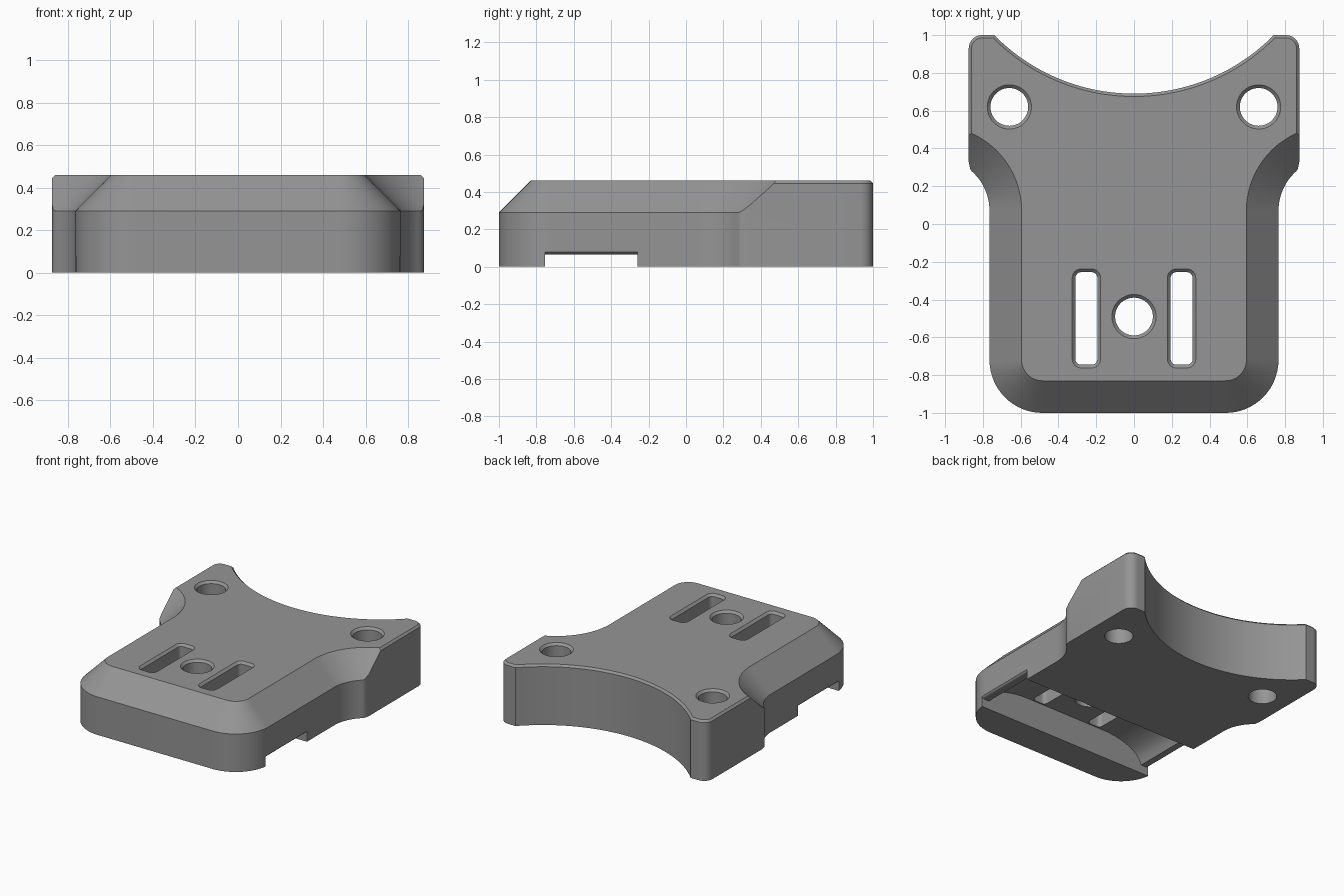
import bpy, bmesh, math
from mathutils import Vector

if "Cube" in bpy.data.objects:
    bpy.data.objects.remove(bpy.data.objects["Cube"])

grey = bpy.data.materials.new("plain grey")
grey.diffuse_color = (0.30, 0.30, 0.30, 1)
grey.use_nodes = True
grey.node_tree.nodes["Principled BSDF"].inputs["Base Color"].default_value = grey.diffuse_color


def arc(cx, cy, r, a0, a1, n):
    return [(cx + r * math.cos(math.radians(a0 + (a1 - a0) * i / n)),
             cy + r * math.sin(math.radians(a0 + (a1 - a0) * i / n))) for i in range(n + 1)]


def mirrored(half):
    return half + [(-x, y) for x, y in reversed(half)]


def inset(pts, d):
    """Move a counter-clockwise outline inward by d."""
    out = []
    for i, p in enumerate(pts):
        p, a, b = Vector(p), Vector(pts[i - 1]), Vector(pts[(i + 1) % len(pts)])
        u, v = (p - a).normalized(), (b - p).normalized()
        n1, n2 = Vector((-u.y, u.x)), Vector((-v.y, v.x))
        out.append(p + (n1 + n2) * (d / (1 + n1.dot(n2))))
    return out


def loft(name, pts, layers, place=lambda x, y, z: (x, y, z)):
    """Stack copies of an outline at (height, inset) layers into a closed solid."""
    bm = bmesh.new()
    rings = [[bm.verts.new(place(p[0], p[1], z)) for p in inset(pts, d)] for z, d in layers]
    n = len(pts)
    for lo, hi in zip(rings, rings[1:]):
        for i in range(n):
            j = (i + 1) % n
            bm.faces.new((lo[i], lo[j], hi[j], hi[i]))
    bm.faces.new(rings[0][::-1])
    bm.faces.new(rings[-1])
    bmesh.ops.recalc_face_normals(bm, faces=bm.faces)
    me = bpy.data.meshes.new(name)
    bm.to_mesh(me)
    bm.free()
    me.materials.append(grey)
    ob = bpy.data.objects.new(name, me)
    bpy.context.collection.objects.link(ob)
    return ob


def combine(target, tool, operation):
    m = target.modifiers.new("cut", 'BOOLEAN')
    m.operation, m.solver, m.object = operation, 'EXACT', tool
    bpy.context.view_layer.objects.active = target
    bpy.ops.object.modifier_apply(modifier=m.name)
    bpy.data.objects.remove(tool)


# Plate with rounded wing corners, concave back edge and a fine top bevel
R = 1.038
end = math.degrees(math.asin(0.74 / R))
plate_half = [(0.8, -1.1), (0.8, 0.0), (0.83, 0.245), (0.852, 0.268), (0.868, 0.293), (0.875, 0.33)]
plate_half += arc(0.805, 0.93, 0.07, 0, 90, 8)
plate_half += arc(0, 0.69 + R, R, -90 + end, -89, 24)
body = loft("mount_body", mirrored(plate_half), [(0, 0), (0.445, 0), (0.46, 0.015)])

# Narrow waist with rounded front corners, flared sides and a 45 degree shoulder
waist_half = arc(0.485, -0.72, 0.28, -90, 0, 16) + arc(1.045, 0.07, 0.28, 180, 90, 20)
waist_half += [(1.3, 0.35), (1.3, 1.3)]
waist = loft("waist_shape", mirrored(waist_half), [(-0.1, 0), (0.29, 0), (0.48, 0.19)])
combine(body, waist, 'INTERSECT')

# Arched strap channel across the underside
arch_half = [(0.9, -0.1), (0.9, 0.08), (0.765, 0.08), (0.755, 0.07), (0.735, 0.065), (0.70, 0.066)]
arch_half += [(0.35 + 0.34 * math.cos(a), 0.07 + 0.15 * math.sin(a))
              for a in (math.radians(9 * i) for i in range(1, 11))]
channel = loft("channel_cutter", mirrored(arch_half), [(-0.755, 0), (-0.26, 0)],
               lambda x, y, z: (x, z, y))
combine(body, channel, 'DIFFERENCE')

# Screw holes and strap slots, each with a chamfered rim
rim = [(-0.1, 0), (0.443, 0), (0.48, -0.037)]
for cx, cy in ((0, -0.49), (0.66, 0.62), (-0.66, 0.62)):
    hole = loft("hole_cutter", arc(cx, cy, 0.1, 0, 352.5, 47), rim)
    combine(body, hole, 'DIFFERENCE')
for s in (-1, 1):
    cx, w, r = s * 0.252, 0.058, 0.03
    slot = (arc(cx + w - r, -0.745 + r, r, -90, 0, 6) + arc(cx + w - r, -0.255 - r, r, 0, 90, 6)
            + arc(cx - w + r, -0.255 - r, r, 90, 180, 6) + arc(cx - w + r, -0.745 + r, r, 180, 270, 6))
    combine(body, loft("slot_cutter", slot, rim), 'DIFFERENCE')

# Smooth the curved walls, keep the edges crisp
bpy.ops.object.select_all(action='DESELECT')
body.select_set(True)
bpy.context.view_layer.objects.active = body
bpy.ops.object.shade_smooth_by_angle(angle=math.radians(30))
